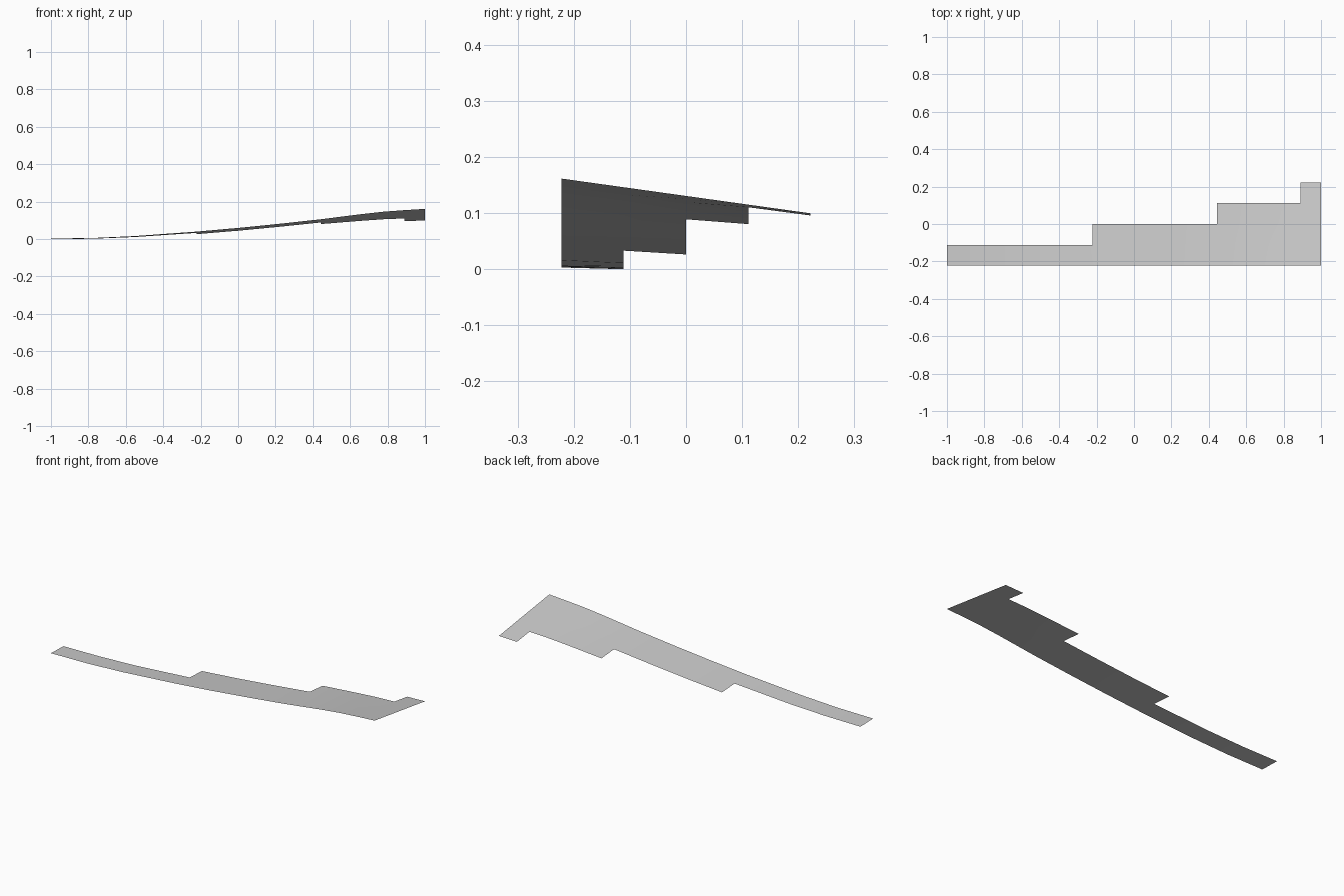
import bpy
import bmesh

cube = bpy.data.objects.get("Cube")
if cube:
    bpy.data.objects.remove(cube, do_unlink=True)

CELL = 1 / 9
FRONT = -2 * CELL
ROW_STARTS = (0, 7, 13, 17)   # first column of each row of cells
COLUMNS = 18

# Height along the front edge and drop per row, as (x, front height, drop)
PROFILE = [(-1, .0035, .003), (-.78, .006, .0035), (-.56, .016, .005),
           (-.22, .0405, .0068), (0, .06, .0075), (.22, .082, .008),
           (.44, .106, .0085), (.67, .135, .012), (.78, .147, .0135),
           (.89, .155, .0147), (1, .162, .0155)]


def surface_height(x, row):
    for (xa, ha, da), (xb, hb, db) in zip(PROFILE, PROFILE[1:]):
        if x <= xb + 1e-4:
            t = (x - xa) / (xb - xa)
            return ha + (hb - ha) * t - row * (da + (db - da) * t)
    return PROFILE[-1][1] - row * PROFILE[-1][2]


# Stepped sheet of square cells
bm = bmesh.new()
points = {}


def vert(col, row):
    if (col, row) not in points:
        x = -1 + col * CELL
        points[col, row] = bm.verts.new(
            (x, FRONT + row * CELL, surface_height(x, row)))
    return points[col, row]


for row, start in enumerate(ROW_STARTS):
    for col in range(start, COLUMNS):
        face = bm.faces.new((vert(col, row), vert(col + 1, row),
                             vert(col + 1, row + 1), vert(col, row + 1)))
        face.smooth = True

# Rest the lowest corner on the ground
lowest = min(v.co.z for v in bm.verts)
for v in bm.verts:
    v.co.z -= lowest

mesh = bpy.data.meshes.new("sloped_ground")
bm.to_mesh(mesh)
bm.free()

# Plain grey surface
grey = bpy.data.materials.new("light grey")
grey.use_nodes = True
grey.diffuse_color = (.6, .6, .6, 1)
grey.node_tree.nodes["Principled BSDF"].inputs["Base Color"].default_value = (.6, .6, .6, 1)
mesh.materials.append(grey)

ground = bpy.data.objects.new("sloped_ground", mesh)
bpy.context.collection.objects.link(ground)
